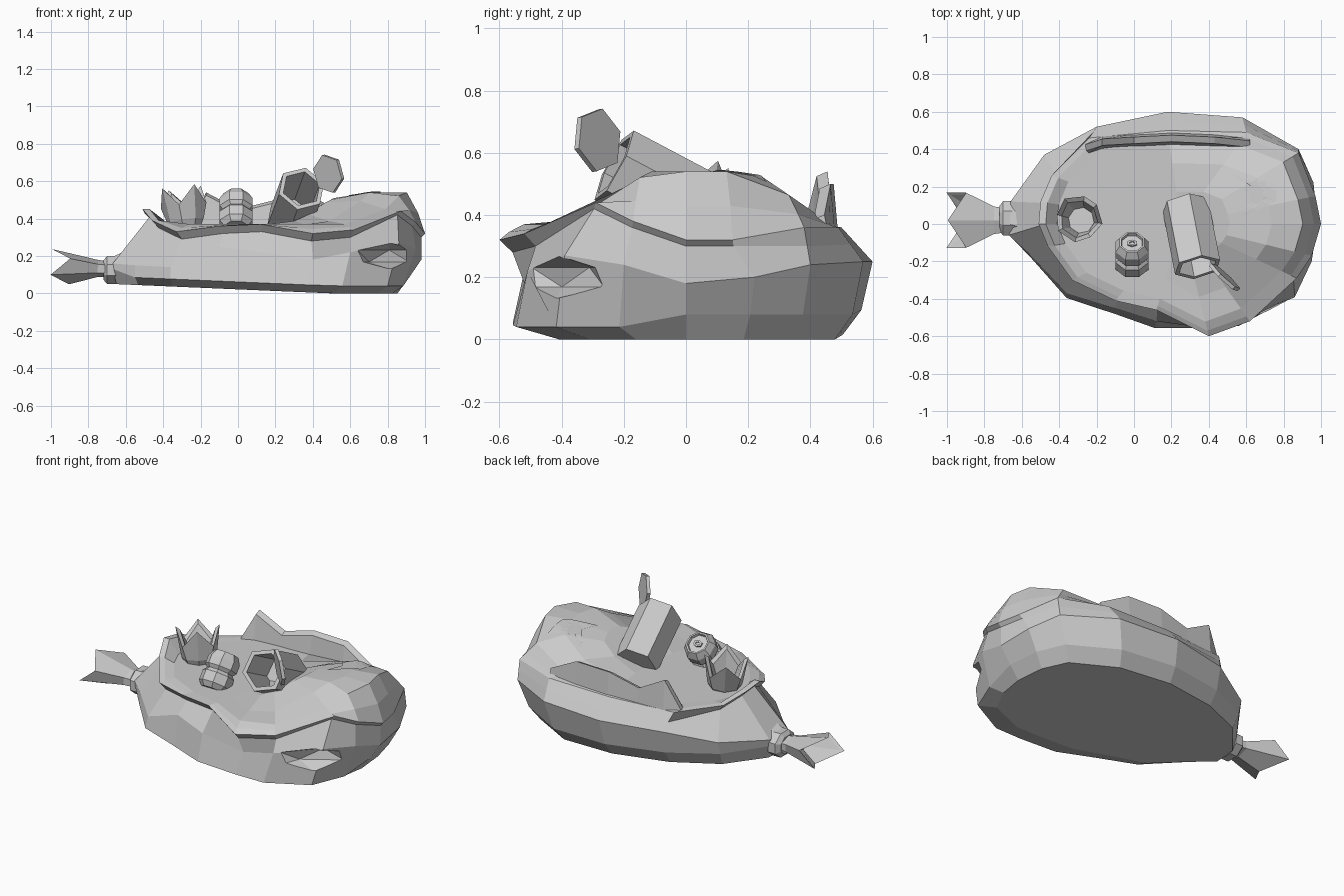
import bpy
import bmesh
import math
from mathutils import Vector
from mathutils.bvhtree import BVHTree

default_cube = bpy.data.objects.get("Cube")
if default_cube:
    bpy.data.objects.remove(default_cube, do_unlink=True)

# One flat grey for everything
grey = bpy.data.materials.new("plain grey")
grey.use_nodes = True
shade = (0.6, 0.6, 0.6, 1.0)
grey.diffuse_color = shade
for node in grey.node_tree.nodes:
    if node.type == 'BSDF_PRINCIPLED':
        node.inputs["Base Color"].default_value = shade


def finish(name, bm):
    bmesh.ops.recalc_face_normals(bm, faces=bm.faces[:])
    mesh = bpy.data.meshes.new(name)
    bm.to_mesh(mesh)
    mesh.materials.append(grey)
    obj = bpy.data.objects.new(name, mesh)
    bpy.context.collection.objects.link(obj)
    return obj


def loft(rings, tip=None):
    """Skin a stack of equal rings; close the start flat, the end flat or to a tip."""
    bm = bmesh.new()
    rows = [[bm.verts.new(point) for point in ring] for ring in rings]
    count = len(rows[0])
    for low, high in zip(rows, rows[1:]):
        for i in range(count):
            j = (i + 1) % count
            bm.faces.new((low[i], low[j], high[j], high[i]))
    bm.faces.new(rows[0][::-1])
    if tip is None:
        bm.faces.new(rows[-1])
    else:
        top = bm.verts.new(tip)
        for i in range(count):
            bm.faces.new((rows[-1][i], rows[-1][(i + 1) % count], top))
    return bm


def tube(name, base, axis, sides, profile, squash=1.0, turn=0.5):
    """Sweep (radius, distance, jag) steps along an axis; jag pushes every other point."""
    turn_to = Vector(axis).to_track_quat('Z', 'Y')
    rings = []
    for radius, distance, jag in profile:
        ring = []
        for i in range(sides):
            angle = math.tau * (i + turn) / sides
            local = Vector((radius * math.cos(angle), radius * squash * math.sin(angle),
                            distance + jag * (i % 2)))
            ring.append(Vector(base) + turn_to @ local)
        rings.append(ring)
    return finish(name, loft(rings))


def clamp(value):
    return max(0.0, min(1.0, value))


def filling_height(x, y):
    """Low bed on the right, rising to a mound on the left."""
    return 0.37 + 0.17 * clamp((x - 0.25) / 0.32) * clamp((0.42 - abs(y - 0.05)) / 0.25)


# Bag stations: waist x, y, z then torn rim x, y, z
stations = [
    (0.98, 0.0, 0.18, 1.0, 0.0, 0.32), (0.96, 0.22, 0.2, 0.97, 0.15, 0.32),
    (0.88, 0.4, 0.24, 0.88, 0.38, 0.36), (0.58, 0.57, 0.25, 0.6, 0.49, 0.36),
    (0.18, 0.6, 0.25, 0.18, 0.5, 0.36), (-0.2, 0.52, 0.25, -0.24, 0.46, 0.36),
    (-0.48, 0.37, 0.2, -0.44, 0.26, 0.38), (-0.66, 0.12, 0.17, -0.5, 0.12, 0.43),
    (-0.67, -0.06, 0.16, -0.51, 0.0, 0.45), (-0.55, -0.17, 0.15, -0.46, -0.12, 0.39),
    (-0.36, -0.37, 0.14, -0.33, -0.3, 0.33), (-0.1, -0.45, 0.25, -0.1, -0.41, 0.36),
    (0.12, -0.52, 0.22, 0.12, -0.46, 0.37), (0.4, -0.52, 0.18, 0.4, -0.6, 0.32),
    (0.6, -0.51, 0.22, 0.62, -0.52, 0.34), (0.86, -0.39, 0.27, 0.87, -0.29, 0.44),
    (0.95, -0.2, 0.24, 0.95, -0.17, 0.38),
]


def ground(x):
    return max(0.0, 0.043 * (0.5 - x))


floor, skirt, waist, tuck, rim = [], [], [], [], []
for wx, wy, wz, rx, ry, rz in stations:
    floor_x = wx * (0.87 if wx > 0 else 0.97)
    floor.append((floor_x, wy * (0.84 if wy > 0 else 0.8), ground(floor_x)))
    skirt_x = wx * (0.93 if wx > 0 else 1.0)
    front = wy < -0.1
    skirt.append((skirt_x, wy * (1.07 if front else 0.94),
                  ground(skirt_x) + (0.04 if front else 0.08)))
    waist.append((wx, wy, wz))
    rim.append((rx, ry, rz))
    # The lip overhangs at the front and ends; the back runs straight up
    if ry > 0.3:
        tuck.append(((wx + rx) / 2, (wy + ry) / 2, (wz + rz) / 2))
    elif rx > 0.8:
        tuck.append((rx * 0.98, ry * 1.02, rz - 0.02))
    else:
        tuck.append((0.25 + (rx - 0.25) * 0.95, ry * 0.93, rz - 0.04))


def filling_ring(factor):
    points = [(0.25 + (x - 0.25) * factor, y * factor) for x, y, z in rim]
    return [(x, y, filling_height(x, y)) for x, y in points]


lip = [(x, y, max(edge[2], (edge[2] + z) / 2))
       for (x, y, z), edge in zip(filling_ring(0.95), rim)]
rings = [floor, skirt, waist, tuck, rim, lip,
         filling_ring(0.87), filling_ring(0.65), filling_ring(0.35)]
bag_mesh = loft(rings, (0.25, 0.0, filling_height(0.25, 0.0)))
bmesh.ops.recalc_face_normals(bag_mesh, faces=bag_mesh.faces[:])
surface = BVHTree.FromBMesh(bag_mesh)
bag = finish("bag", bag_mesh)

# Eye-shaped rip in the front corner
cutter_mesh = bmesh.new()
bmesh.ops.create_icosphere(cutter_mesh, subdivisions=1, radius=1.0)
rip_cutter = finish("rip_cutter", cutter_mesh)
rip_cutter.location = (0.81, -0.42, 0.2)
rip_cutter.rotation_euler = (0, 0, math.radians(40))
rip_cutter.scale = (0.25, 0.1, 0.07)
rip_cutter.hide_render = True
rip_cutter.hide_viewport = True
rip = bag.modifiers.new("rip", 'BOOLEAN')
rip.operation = 'DIFFERENCE'
rip.solver = 'EXACT'
rip.object = rip_cutter

# Torn flap standing along the back of the opening
flap_rings = []
for x, y, top in [(-0.26, 0.44, 0.37), (-0.17, 0.47, 0.54), (0.0, 0.48, 0.45),
                  (0.2, 0.49, 0.5), (0.43, 0.48, 0.5), (0.62, 0.46, 0.4)]:
    flap_rings.append([(x, y, 0.33), (x, y - 0.07, 0.33),
                       (x, y - 0.05, top - 0.015), (x, y - 0.015, top)])
finish("back_flap", loft(flap_rings))

# Torn patch draped over the mound
patch_mesh = bmesh.new()
outline = [(0.53, 0.27), (0.62, 0.23), (0.77, 0.26), (0.76, 0.12), (0.58, 0.04), (0.62, 0.14)]
edge_verts = [patch_mesh.verts.new((x, y, 0)) for x, y in outline]
middle = patch_mesh.verts.new((0.66, 0.17, 0))
for i, vert in enumerate(edge_verts):
    patch_mesh.faces.new((edge_verts[i - 1], vert, middle))
bmesh.ops.subdivide_edges(patch_mesh, edges=patch_mesh.edges[:], cuts=4, use_grid_fill=True)
for vert in patch_mesh.verts:
    hit = surface.ray_cast(Vector((vert.co.x, vert.co.y, 2)), Vector((0, 0, -1)))[0]
    vert.co.z = hit.z + 0.006
finish("torn_patch", patch_mesh)

# Tied neck, gathered folds and three-pointed tail
tube("neck_tie", (-0.63, 0.03, 0.125), (-1, 0, 0), 8,
     [(0.08, 0, 0), (0.1, 0.02, 0), (0.1, 0.07, 0), (0.07, 0.09, 0)], squash=0.8)
tube("gathered_folds", (-0.67, 0.03, 0.14), (1, 0, 0), 8,
     [(0.08, 0, 0), (0.12, 0.06, 0.05), (0.05, 0.12, 0)], squash=0.75)
tube("tail", (-0.69, 0.02, 0.13), (-1, 0, 0.05), 6,
     [(0.075, 0, 0), (0.085, 0.06, 0), (0.17, 0.21, 0.1), (0.155, 0.2, 0.09), (0.04, 0.13, 0)],
     squash=0.54)

# Dented drink can with a pull tab
can_axis = Vector((0, 0.62, 0.78))
can_base = Vector((-0.01, -0.215, 0.37))
tube("drink_can", can_base, can_axis, 8,
     [(0.07, -0.03, 0), (0.095, 0.0, 0), (0.095, 0.06, 0), (0.078, 0.08, 0), (0.095, 0.1, 0),
      (0.095, 0.15, 0), (0.072, 0.19, 0), (0.062, 0.19, 0), (0.058, 0.175, 0)])
tube("pull_tab", can_base + can_axis * 0.17, can_axis, 6,
     [(0.03, 0, 0), (0.03, 0.015, 0), (0.015, 0.015, 0), (0.015, 0.008, 0)], squash=0.7)

# Open tin and its bent-back lid
tube("open_tin", (0.275, 0.1, 0.385), (0.17, -0.87, 0.46), 6,
     [(0.13, 0, 0), (0.13, 0.38, 0), (0.105, 0.38, 0), (0.105, 0.06, 0)], turn=0.25)
tube("tin_lid", (0.485, -0.285, 0.64), (0.67, 0.72, 0.12), 6,
     [(0.105, -0.01, 0), (0.105, 0.01, 0)], turn=0.25)

# Broken bottle with a jagged crown, leaning over
tube("broken_bottle", (-0.275, 0.015, 0.34), (-0.12, 0.08, 1), 8,
     [(0.075, 0, 0), (0.1, 0.05, 0), (0.125, 0.13, 0.1), (0.1, 0.12, 0.09),
      (0.07, 0.06, 0)])
